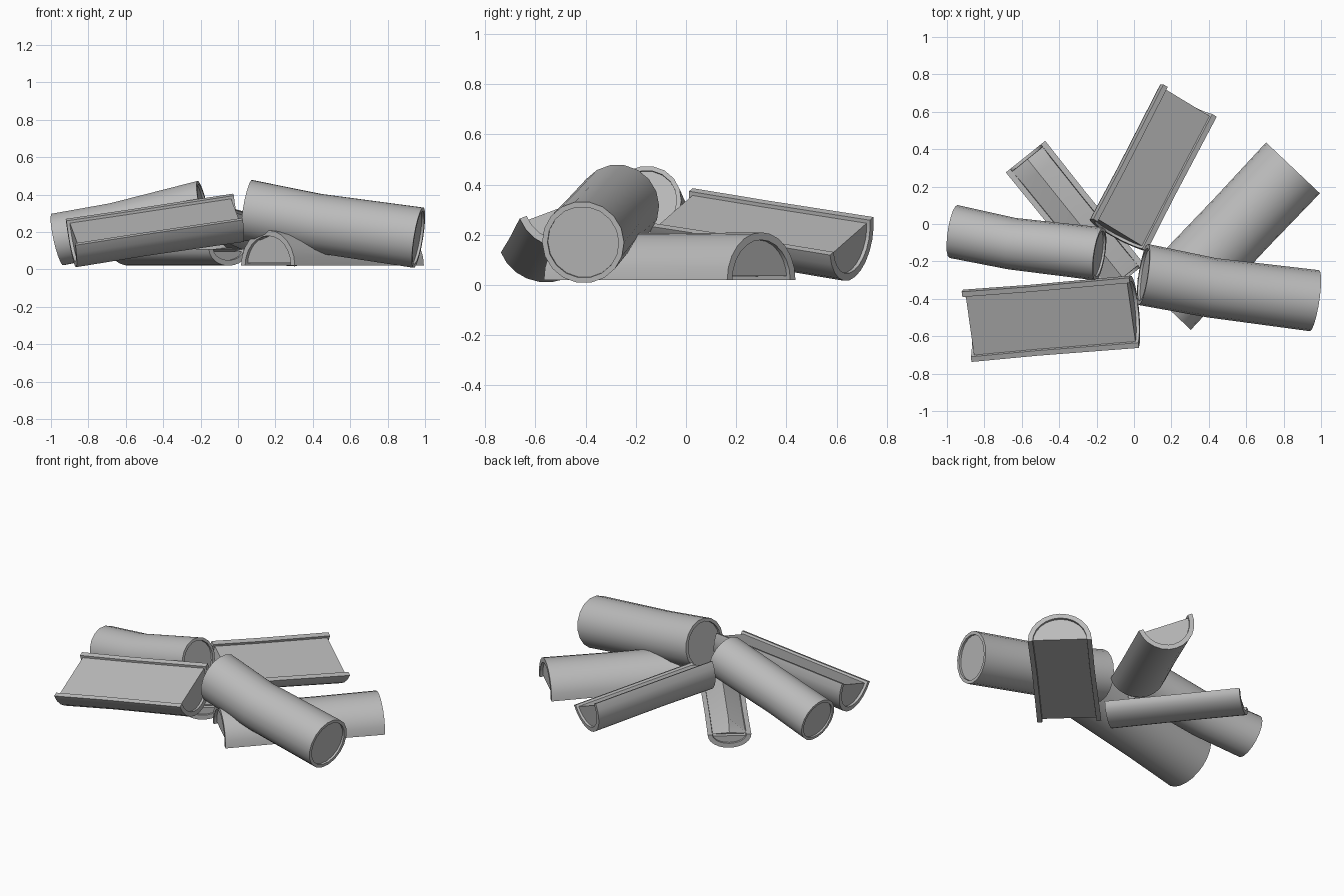
import bpy
from math import pi, cos, sin, radians
from mathutils import Vector

cube = bpy.data.objects.get("Cube")
if cube:
    bpy.data.objects.remove(cube, do_unlink=True)

grey = bpy.data.materials.new("wood grey")
grey.use_nodes = True
colour = (0.5, 0.5, 0.5, 1)
grey.diffuse_color = colour
grey.node_tree.nodes["Principled BSDF"].inputs["Base Color"].default_value = colour


def loft(name, profile, sections, start, end, up=(0, 0, 1), bend=(0, 0, 0)):
    """Sweep a profile from start to end; a section is (place, width, height)."""
    start, end, bend = Vector(start), Vector(end), Vector(bend)
    axis = (end - start).normalized()
    v = Vector(up)
    v = (v - axis * v.dot(axis)).normalized()
    u = axis.cross(v)
    verts, faces, n = [], [], len(profile)
    for t, width, height in sections:
        sway = min(t / 0.4, (1 - t) / 0.6)
        centre = start.lerp(end, t) + bend * sway
        verts += [centre + u * (a * width) + v * (b * height) for a, b in profile]
    for k in range(len(sections) - 1):
        for i in range(n):
            j = (i + 1) % n
            faces.append((k * n + i, k * n + j, k * n + n + j, k * n + n + i))
    faces.append(tuple(reversed(range(n))))
    faces.append(tuple(range(len(verts) - n, len(verts))))
    mesh = bpy.data.meshes.new(name)
    mesh.from_pydata(verts, [], faces)
    mesh.shade_smooth()
    mesh.set_sharp_from_angle(angle=radians(35))
    mesh.materials.append(grey)
    obj = bpy.data.objects.new(name, mesh)
    bpy.context.collection.objects.link(obj)
    return obj


def arc(rx, ry, first, last, count):
    angles = [first + (last - first) * i / count for i in range(count + 1)]
    return [(rx * cos(a), ry * sin(a)) for a in angles]


def round_log(name, radius, start, end, bend):
    """Whole log with a bark rim around slightly sunken ends."""
    core, sunk = 0.87, 0.015
    sections = [(sunk, core, core), (0, core, core), (0, 1, 1), (0.4, 0.97, 0.97),
                (1, 1, 1), (1, core, core), (1 - sunk, core, core)]
    loft(name, arc(radius, radius, 0, 2 * pi, 18)[:-1], sections, start, end, bend=bend)


def half_log(name, rx, ry, start, end, up=(0, 0, 1), step=0.015, bend=(0, 0, 0)):
    """Split log: a bark shell wrapped round a slightly smaller core."""
    bark, inset = 0.03, 0.018
    outer = arc(rx, ry, pi, 2 * pi, 12)
    inner = arc(rx - bark, ry - bark, 2 * pi, pi, 12)
    shell = [(0, 1, 1), (0.4, 0.98, 0.98), (1, 1, 1)]
    loft(name + "_bark", outer + inner, shell, start, end, up, bend)
    core = [(x, min(y, -step)) for x, y in arc(rx - bark * 0.8, ry - bark * 0.8, pi, 2 * pi, 12)]
    loft(name + "_core", core, [(inset, 1, 1), (0.4, 0.98, 0.98), (1 - inset, 1, 1)],
         start, end, up, bend)


# Whole logs leaning on the pile
round_log("right_round_log", 0.165, (0.05, -0.27, 0.317), (0.965, -0.41, 0.17), (0, -0.015, -0.01))
round_log("left_round_log", 0.143, (-0.965, -0.04, 0.16), (-0.185, -0.16, 0.335), (0, -0.017, -0.01))

# Half logs: one face down, two face up and tilted
half_log("lower_half_log", 0.198, 0.19, (0.85, 0.30, 0.02), (0.16, -0.43, 0.02), up=(0, 0, -1))
half_log("front_half_log", 0.202, 0.19, (-0.895, -0.55, 0.2), (0, -0.475, 0.335), up=(0.02, -0.35, 0.94))
half_log("back_half_log", 0.183, 0.18, (-0.075, -0.06, 0.31), (0.30, 0.66, 0.195), up=(0.43, -0.08, 0.9))

# Thin split log with a ridged, hip-ended top
thin_start, thin_end = (-0.58, 0.36, 0.11), (-0.05, -0.30, 0.11)
half_log("thin_split_log", 0.135, 0.09, thin_start, thin_end)
loft("thin_log_ridge", [(-0.11, -0.02), (0.11, -0.02), (0, 0.06)],
     [(0.02, 1, 0.1), (0.13, 1, 1), (0.87, 1, 1), (0.98, 1, 0.1)], thin_start, thin_end)
